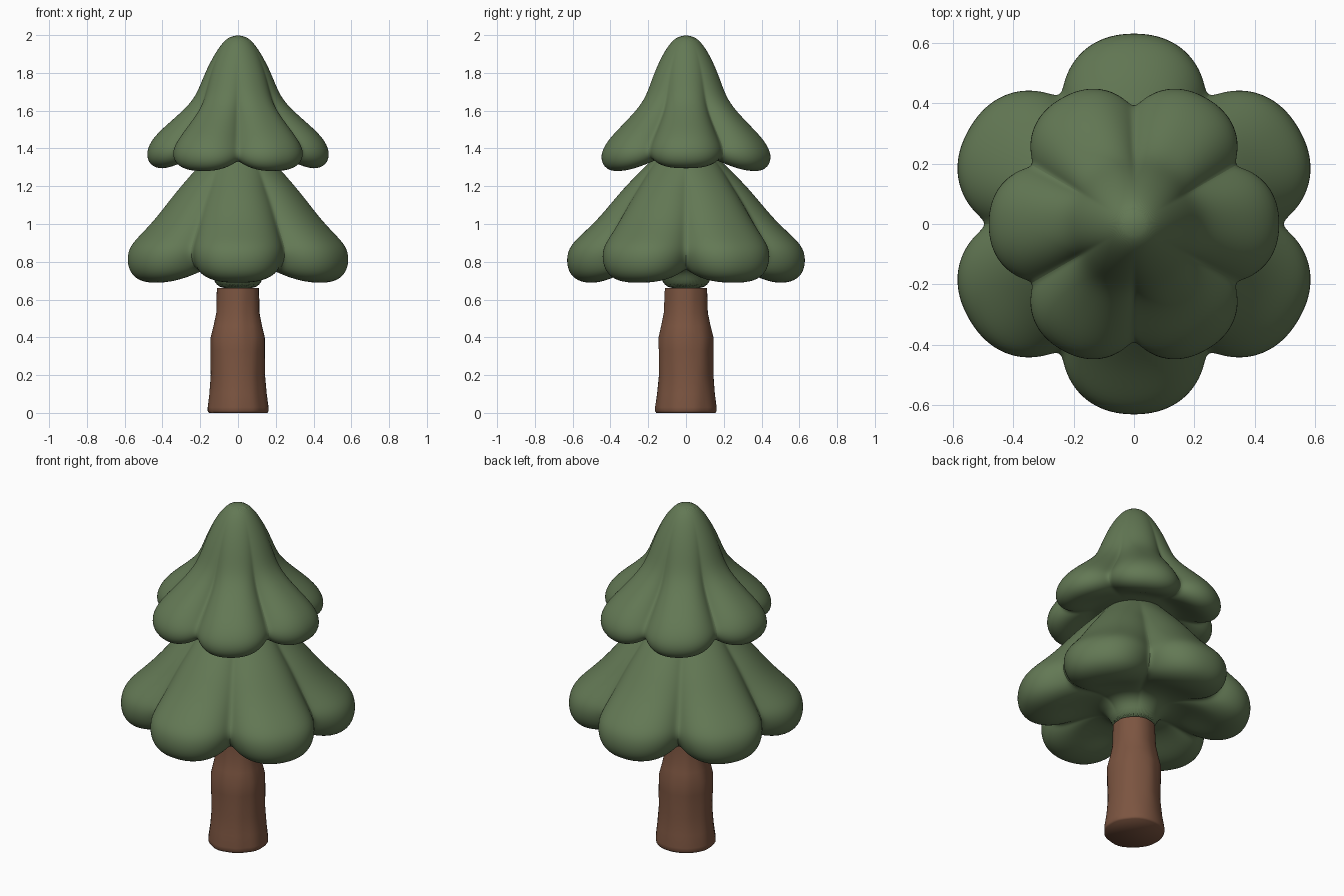
import bpy
import bmesh
import math
from mathutils import Vector, noise

default_cube = bpy.data.objects.get("Cube")
if default_cube:
    bpy.data.objects.remove(default_cube, do_unlink=True)


def make_material(name, colour):
    material = bpy.data.materials.new(name)
    material.use_nodes = True
    material.diffuse_color = (*colour, 1)
    shader = material.node_tree.nodes["Principled BSDF"]
    shader.inputs["Base Color"].default_value = (*colour, 1)
    shader.inputs["Roughness"].default_value = 0.9
    return material


def lobe_weight(angle, count, phase, power):
    """One in the middle of a lobe, zero in the crease between two lobes."""
    step = math.tau / count
    offset = (angle - phase + step / 2) % step - step / 2
    return 1 - abs(offset / (step / 2)) ** power


def add_skin(name, rings, material, levels):
    """Bridge rings of points, listed from top to bottom, into a smooth skin."""
    bm = bmesh.new()
    loops = [[bm.verts.new(p) for p in ring] for ring in rings]
    for upper, lower in zip(loops, loops[1:]):
        for i in range(len(upper)):
            j = (i + 1) % len(upper)
            bm.faces.new((upper[i], lower[i], lower[j], upper[j]))
    bm.faces.new(loops[-1][::-1])
    bmesh.ops.remove_doubles(bm, verts=bm.verts, dist=0.0001)
    bmesh.ops.recalc_face_normals(bm, faces=bm.faces)
    mesh = bpy.data.meshes.new(name)
    bm.to_mesh(mesh)
    bm.free()
    mesh.materials.append(material)
    obj = bpy.data.objects.new(name, mesh)
    bpy.context.collection.objects.link(obj)
    bpy.ops.object.select_all(action="DESELECT")
    obj.select_set(True)
    bpy.context.view_layer.objects.active = obj
    bpy.ops.object.shade_smooth_by_angle(angle=math.radians(60))
    if levels:
        subdivision = obj.modifiers.new("soft_surface", "SUBSURF")
        subdivision.levels = subdivision.render_levels = levels
    return obj


def add_foliage(name, profile, phase, sag, material):
    """Six drooping lobes; rows hold lobe radius, lobe z, crease radius, crease z."""
    rings = []
    segments = 96
    for lobe_r, lobe_z, crease_r, crease_z in profile:
        ring = []
        for i in range(segments):
            angle = math.tau * i / segments
            w = lobe_weight(angle, 6, phase, 2.5)
            r = crease_r + (lobe_r - crease_r) * w
            z = crease_z + (lobe_z - crease_z) * w
            z -= sag * math.sin(angle) ** 2 * min(1, (r / 0.4) ** 3)
            ring.append((r * math.cos(angle), r * math.sin(angle), z))
        rings.append(ring)
    return add_skin(name, rings, material, 2)


def add_trunk(name, profile, material):
    """Knobbly round trunk with shallow vertical grooves."""
    rings = []
    segments = 48
    for r, z in profile:
        ring = []
        for i in range(segments):
            angle = math.tau * i / segments
            x, y = math.cos(angle), math.sin(angle)
            bump = noise.noise(Vector((x * 2.5, y * 2.5, z * 3)))
            radius = r * (1 + 0.04 * bump)
            ring.append((radius * x, radius * y, z))
        rings.append(ring)
    return add_skin(name, rings, material, 0)


green = make_material("foliage_green", (0.125, 0.19, 0.09))
brown = make_material("bark_brown", (0.2, 0.09, 0.052))

# Upper foliage: pointed crown flaring into lobes, then tucked underneath
crown = [
    (0, 2, 0, 2),
    (0.06, 1.987, 0.06, 1.987),
    (0.12, 1.91, 0.12, 1.91),
    (0.18, 1.79, 0.17, 1.79),
    (0.22, 1.68, 0.2, 1.68),
    (0.28, 1.61, 0.23, 1.6),
    (0.36, 1.54, 0.29, 1.52),
    (0.45, 1.46, 0.35, 1.45),
    (0.49, 1.38, 0.385, 1.41),
    (0.47, 1.31, 0.385, 1.37),
    (0.4, 1.285, 0.35, 1.345),
    (0.31, 1.32, 0.28, 1.345),
    (0.22, 1.36, 0.22, 1.36),
    (0.17, 1.34, 0.17, 1.34),
]
add_foliage("upper_foliage", crown, 0, 0.02, green)

# Lower foliage: wide skirt of lobes ending in a short green neck
skirt = [
    (0.14, 1.38, 0.14, 1.38),
    (0.24, 1.28, 0.23, 1.28),
    (0.31, 1.21, 0.28, 1.2),
    (0.38, 1.13, 0.34, 1.12),
    (0.47, 1.02, 0.4, 1.02),
    (0.57, 0.93, 0.45, 0.93),
    (0.625, 0.87, 0.48, 0.88),
    (0.635, 0.79, 0.485, 0.84),
    (0.61, 0.72, 0.46, 0.79),
    (0.54, 0.685, 0.42, 0.76),
    (0.44, 0.69, 0.34, 0.765),
    (0.33, 0.745, 0.27, 0.775),
    (0.2, 0.78, 0.18, 0.775),
    (0.13, 0.73, 0.13, 0.73),
    (0.115, 0.65, 0.115, 0.65),
]
add_foliage("lower_foliage", skirt, math.pi / 6, 0, green)

# Trunk: flared foot, swelling in the middle, narrow neck
bark = [
    (0.112, 0.66), (0.114, 0.6), (0.116, 0.53), (0.13, 0.46),
    (0.144, 0.4), (0.144, 0.33), (0.143, 0.2), (0.152, 0.1),
    (0.162, 0.03), (0.162, 0.01), (0.156, 0),
]
add_trunk("trunk", bark, brown)
